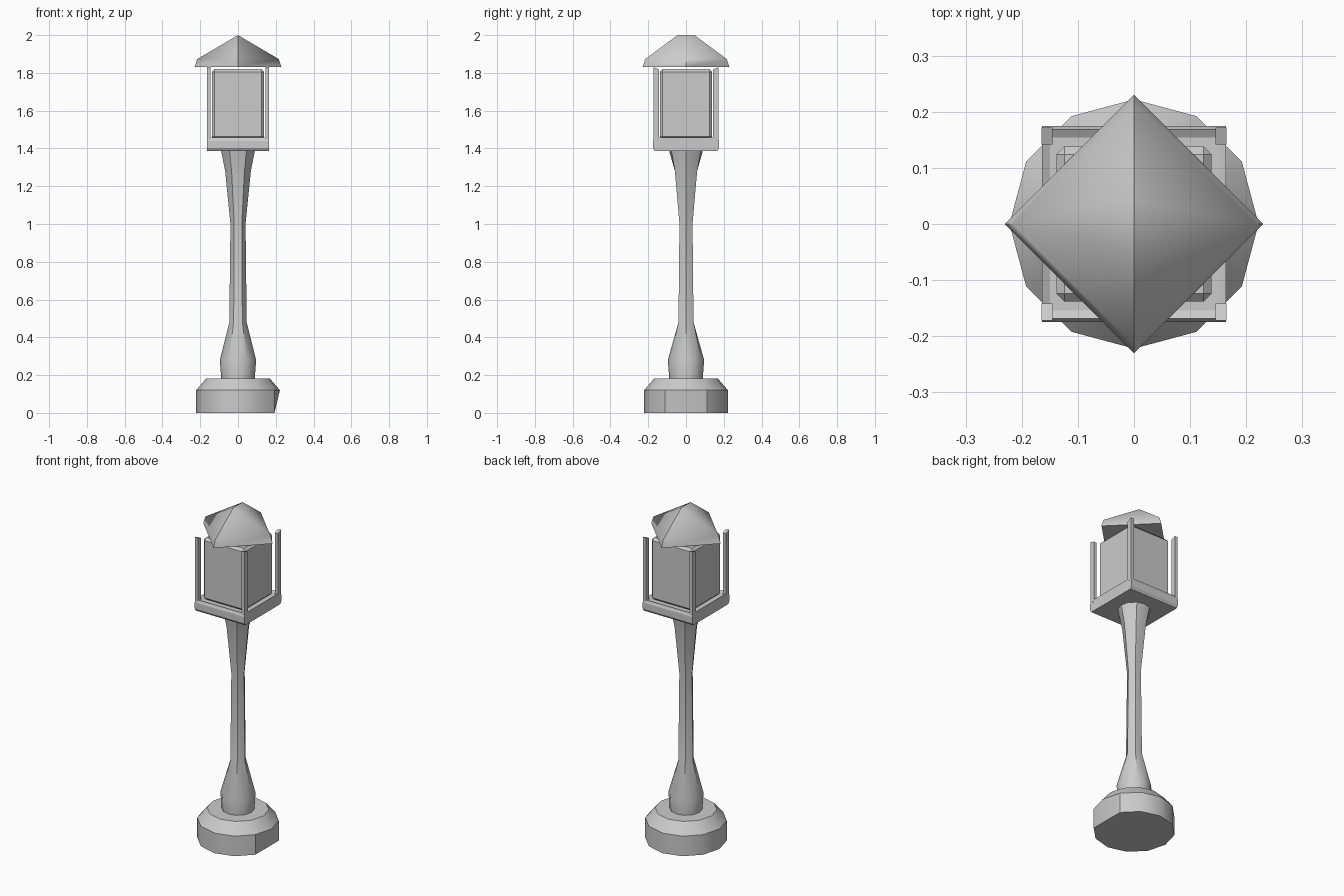
import bpy, bmesh, math

if "Cube" in bpy.data.objects:
    bpy.data.objects.remove(bpy.data.objects["Cube"])

grey = bpy.data.materials.new("plain grey")
grey.diffuse_color = (0.6, 0.6, 0.6, 1)
grey.use_nodes = True
grey.node_tree.nodes["Principled BSDF"].inputs["Base Color"].default_value = grey.diffuse_color


def finish(name, bm, smooth=None):
    bmesh.ops.recalc_face_normals(bm, faces=bm.faces)
    me = bpy.data.meshes.new(name)
    bm.to_mesh(me)
    bm.free()
    me.materials.append(grey)
    ob = bpy.data.objects.new(name, me)
    bpy.context.collection.objects.link(ob)
    if smooth:
        bpy.ops.object.select_all(action='DESELECT')
        bpy.context.view_layer.objects.active = ob
        ob.select_set(True)
        bpy.ops.object.shade_smooth_by_angle(angle=math.radians(smooth))
    return ob


def loft(bm, rings):
    """Skin a list of equal-length point rings and cap both ends."""
    vs = [[bm.verts.new(p) for p in ring] for ring in rings]
    n = len(vs[0])
    for a, b in zip(vs, vs[1:]):
        for i in range(n):
            j = (i + 1) % n
            bm.faces.new((a[i], a[j], b[j], b[i]))
    bm.faces.new(vs[0][::-1])
    bm.faces.new(vs[-1])
    return vs


def ring12(r, z, hexagon=False):
    """Twelve points; a hexagonal ring pulls every second point onto the side."""
    pts = []
    for i in range(12):
        a = i * math.pi / 6
        q = r * (math.cos(math.pi / 6) if hexagon and i % 2 else 1)
        pts.append((q * math.cos(a), q * math.sin(a), z))
    return pts


def box(bm, x0, x1, y0, y1, z0, z1):
    rect = [(x0, y0), (x1, y0), (x1, y1), (x0, y1)]
    return loft(bm, [[(x, y, z) for x, y in rect] for z in (z0, z1)])


# round foot with a chamfered top and one clipped lower corner
bm = bmesh.new()
rings = loft(bm, [ring12(0.222, 0), ring12(0.222, 0.12), ring12(0.168, 0.183)])
rings[0][0].co.x = 0.193
finish("base", bm, 35)

# post: round at both ends, hexagonal shaft between
bm = bmesh.new()
loft(bm, [ring12(r, z, h) for r, z, h in (
    (0.088, 0.17, False), (0.096, 0.28, False), (0.046, 0.48, True),
    (0.040, 1.0, True), (0.068, 1.28, True), (0.09, 1.39, False))])
finish("pole", bm, 35)

# tray under the lamp, edges chamfered front and back, shallow recess on top
bm = bmesh.new()
profile = [(-0.165, 1.387), (0.165, 1.387), (0.175, 1.402), (0.175, 1.44),
           (0.168, 1.457), (-0.168, 1.457), (-0.175, 1.44), (-0.175, 1.402)]
loft(bm, [[(x, y, z) for y, z in profile] for x in (-0.164, 0.164)])
bm.normal_update()
top = max(bm.faces, key=lambda f: f.calc_center_median().z)
bmesh.ops.inset_region(bm, faces=[top], thickness=0.02)
for v in top.verts:
    v.co.z -= 0.008
finish("tray", bm)

# four corner posts
for sx, xn in ((-1, "left"), (1, "right")):
    for sy, yn in ((-1, "front"), (1, "back")):
        bm = bmesh.new()
        xs = sorted((sx * 0.145, sx * 0.165))
        ys = sorted((sy * 0.142, sy * 0.172))
        box(bm, *xs, *ys, 1.445, 1.83)
        for v in bm.verts:          # slope the inner edge of the tip
            if v.co.z > 1.8 and abs(v.co.y) < 0.15:
                v.co.z -= 0.012
        finish(f"{yn}_{xn}_post", bm)

# lamp box with chamfered edges
bm = bmesh.new()
box(bm, -0.138, 0.138, -0.138, 0.138, 1.449, 1.82)
bmesh.ops.bevel(bm, geom=bm.edges[:], offset=0.014, segments=1, affect='EDGES')
finish("lamp_box", bm)

# diamond roof with a short eave and a ridge along y
bm = bmesh.new()
low, high = [[bm.verts.new(p) for p in ((r, 0, z), (0, r, z), (-r, 0, z), (0, -r, z))]
             for r, z in ((0.23, 1.83), (0.216, 1.873))]
back, front = (bm.verts.new((0, y, 2.0)) for y in (0.045, -0.045))
bm.faces.new(low[::-1])
for i in range(4):
    j = (i + 1) % 4
    bm.faces.new((low[i], low[j], high[j], high[i]))
    bm.faces.new((high[i], high[j], back if i < 2 else front))
bm.faces.new((high[0], back, front))
bm.faces.new((high[2], front, back))
finish("roof", bm, 35)
